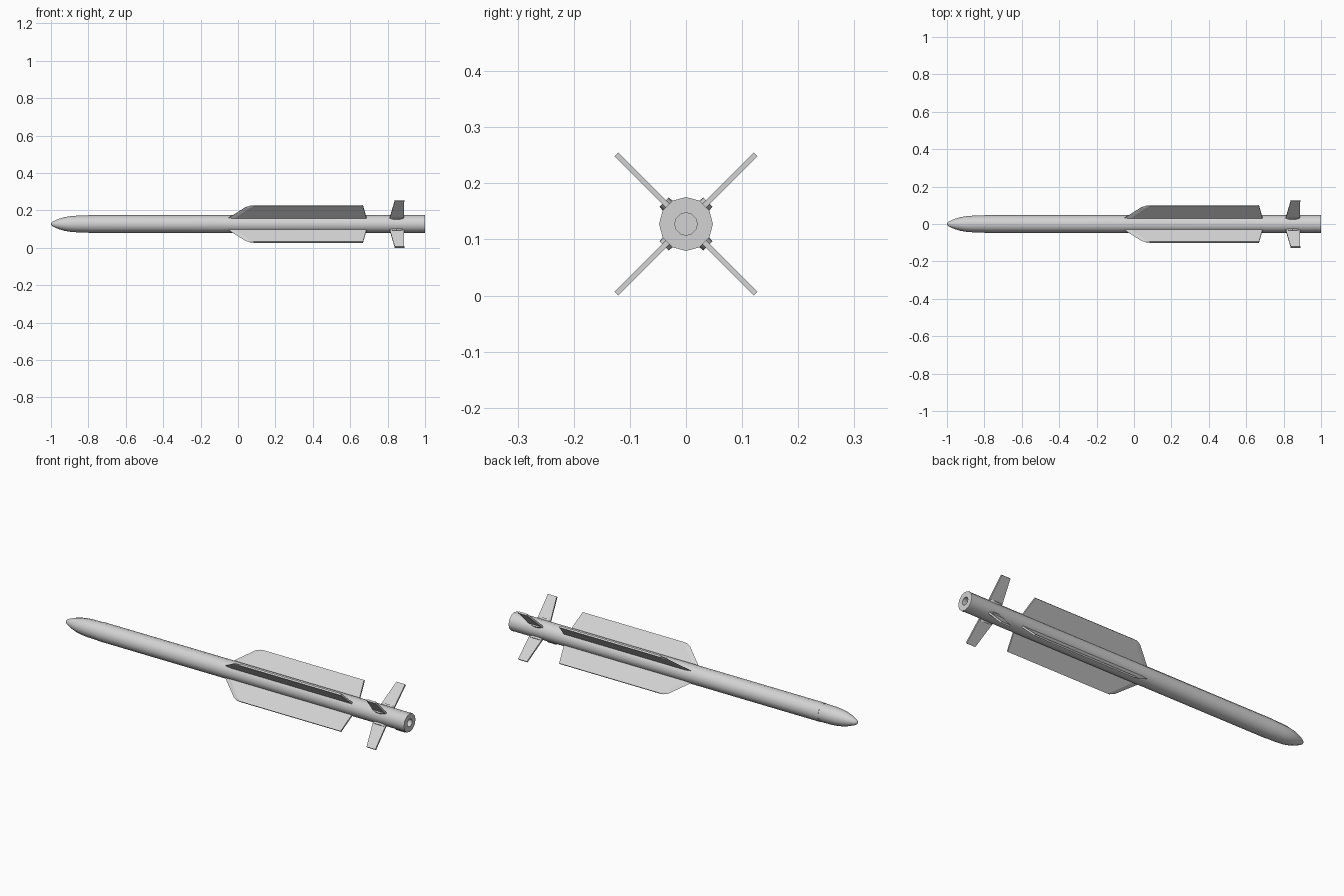
import bpy
import bmesh
from math import pi, radians
from mathutils import Matrix

AXIS_Z = 0.1275
SIDES = 12

cube = bpy.data.objects.get("Cube")
if cube:
    bpy.data.objects.remove(cube, do_unlink=True)

grey = bpy.data.materials.new("light grey")
grey.use_nodes = True
colour = (0.65, 0.65, 0.65, 1)
grey.diffuse_color = colour
grey.node_tree.nodes["Principled BSDF"].inputs["Base Color"].default_value = colour


def finish(bm, name, smooth_angle=None):
    """Turn a bmesh into a named grey object."""
    bmesh.ops.remove_doubles(bm, verts=bm.verts, dist=1e-5)
    bmesh.ops.recalc_face_normals(bm, faces=bm.faces)
    mesh = bpy.data.meshes.new(name)
    bm.to_mesh(mesh)
    bm.free()
    mesh.materials.append(grey)
    obj = bpy.data.objects.new(name, mesh)
    bpy.context.collection.objects.link(obj)
    if smooth_angle:
        bpy.ops.object.select_all(action='DESELECT')
        obj.select_set(True)
        bpy.context.view_layer.objects.active = obj
        bpy.ops.object.shade_smooth_by_angle(angle=radians(smooth_angle))


def lathe(name, profile):
    """Revolve (x, radius) points around the long axis."""
    bm = bmesh.new()
    verts = [bm.verts.new((x, 0, r)) for x, r in profile]
    edges = [bm.edges.new(pair) for pair in zip(verts, verts[1:])]
    bmesh.ops.spin(bm, geom=verts + edges, axis=(1, 0, 0), cent=(0, 0, 0),
                   angle=2 * pi, steps=SIDES)
    bm.transform(Matrix.Translation((0, 0, AXIS_Z)))
    finish(bm, name, 40)


def place(angle):
    """Turn an upright part around the long axis."""
    return Matrix.Translation((0, 0, AXIS_Z)) @ Matrix.Rotation(angle, 4, 'X')


def fin(name, outline, ridge, thickness, angle):
    """Plate from an (x, radius) outline, wedged forward to the ridge points."""
    bm = bmesh.new()
    h = thickness / 2
    left = [bm.verts.new((x, h, r)) for x, r in outline]
    right = [bm.verts.new((x, -h, r)) for x, r in outline]
    bm.faces.new(left)
    bm.faces.new(right[::-1])
    n = len(outline)
    front = max(0, len(ridge) - 1)
    for i in range(front, n):
        j = (i + 1) % n
        bm.faces.new((left[i], right[i], right[j], left[j]))
    # sharp leading edge
    if ridge:
        edge = [bm.verts.new((x, 0, r)) for x, r in ridge]
        for side in (left, right):
            for i in range(front):
                bm.faces.new((side[i], side[i + 1], edge[i + 1], edge[i]))
        for i in (0, front):
            bm.faces.new((left[i], right[i], edge[i]))
    bm.transform(place(angle))
    finish(bm, name)


def fairing(name, angle):
    """Low oval boss at a tail fin root."""
    bm = bmesh.new()
    bmesh.ops.create_cone(bm, cap_ends=True, segments=16,
                          radius1=1, radius2=0.9, depth=0.025)
    bm.transform(place(angle) @ Matrix.Translation((0.848, 0, 0.0425))
                 @ Matrix.Diagonal((0.038, 0.013, 1, 1)))
    finish(bm, name, 40)


# Nose, tube, rear rim and recessed nozzle
lathe("nose", [(-1, 0), (-0.997, 0.008), (-0.985, 0.016), (-0.96, 0.027),
               (-0.93, 0.036), (-0.895, 0.042), (-0.86, 0.0445), (-0.8, 0.0455)])
lathe("body", [(-0.8, 0.0455), (-0.8, 0.047), (0.985, 0.047), (0.99, 0.048),
               (1, 0.048), (1, 0.02), (0.975, 0.02), (0.975, 0)])

# Four wings and four tail fins, set in an X
wing_outline = [(-0.025, 0.04), (0.065, 0.128), (0.085, 0.138),
                (0.668, 0.138), (0.688, 0.04)]
wing_ridge = [(-0.058, 0.04), (0.04, 0.128), (0.065, 0.138)]
tail_outline = [(0.81, 0.04), (0.838, 0.1755), (0.889, 0.1755), (0.886, 0.04)]

for row, turn in (("upper", 45), ("lower", 135)):
    for side, sign in (("front", 1), ("back", -1)):
        a = radians(turn * sign)
        label = row + "_" + side
        fin(label + "_wing", wing_outline, wing_ridge, 0.009, a)
        fin(label + "_tail_fin", tail_outline, [], 0.009, a)
        fairing(label + "_fin_fairing", a)
